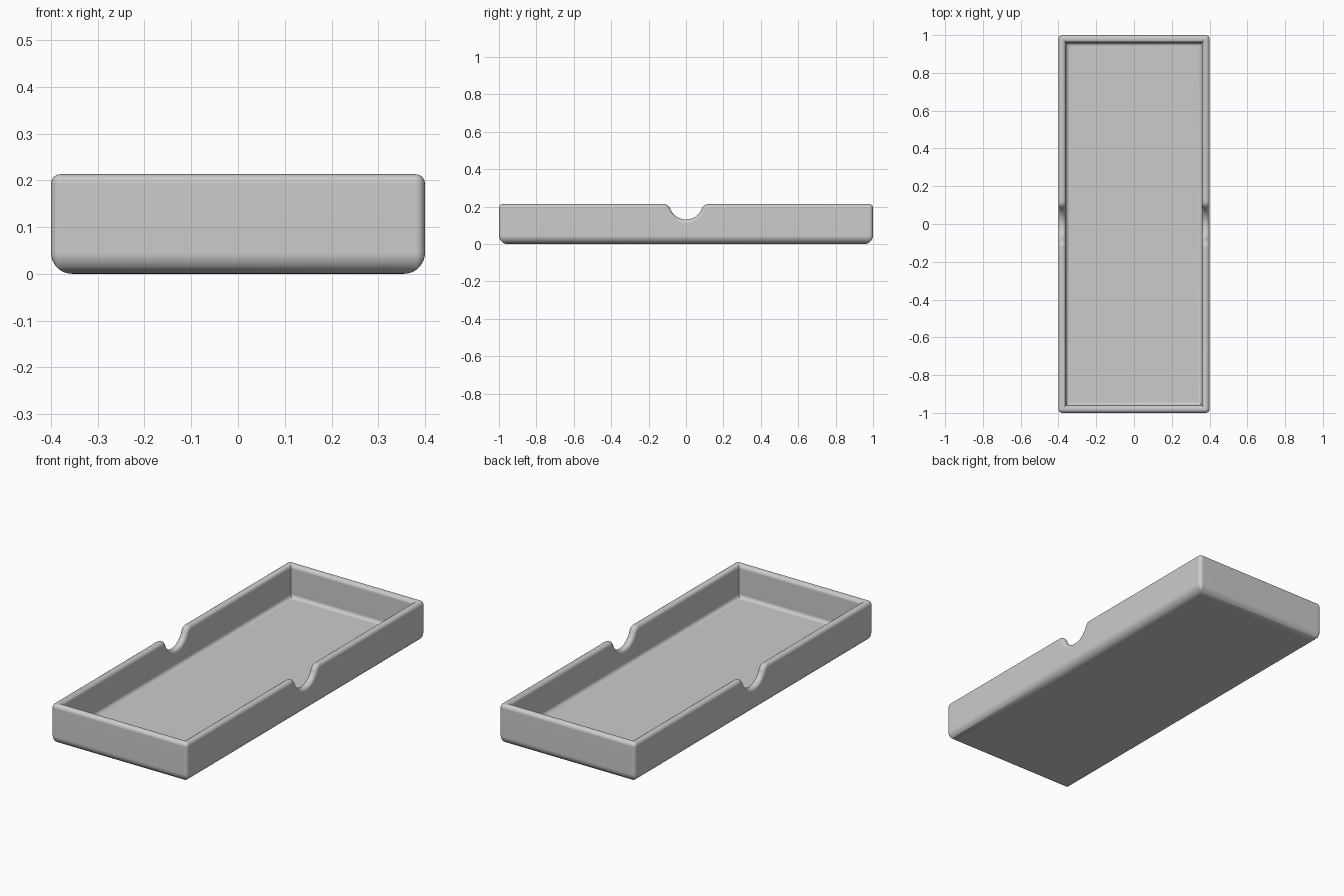
import bpy, bmesh
from math import sin, cos, pi, sqrt, asin

cube = bpy.data.objects.get("Cube")
if cube:
    bpy.data.objects.remove(cube, do_unlink=True)

HX, HY, TOP = 0.4, 1.0, 0.213      # half width, half length, height
RIM, BASE, FILLET = 0.02, 0.045, 0.02   # rim, underside and floor radii
FLOOR, CORNER = 0.04, 0.02
NOTCH_R, SHOULDER, NOTCH_Z = 0.09, 0.04, 0.13
STEPS = 8


def notch_half():
    """Points (y, z, normal y, normal z) from the notch middle to its shoulder."""
    rise = (NOTCH_Z + NOTCH_R) - (TOP - SHOULDER)
    reach = sqrt((NOTCH_R + SHOULDER) ** 2 - rise ** 2)
    turn = asin(reach / (NOTCH_R + SHOULDER))
    pts = []
    for i in range(STEPS + 1):
        a = turn * i / STEPS
        pts.append((NOTCH_R * sin(a), NOTCH_Z + NOTCH_R * (1 - cos(a)), -sin(a), cos(a)))
    for i in range(1, STEPS + 1):
        a = turn * (1 - i / STEPS)
        pts.append((reach - SHOULDER * sin(a), TOP - SHOULDER * (1 - cos(a)), -sin(a), cos(a)))
    return pts


def stations():
    """Walk round the outline: rounded corners and the two notched long sides."""
    half = notch_half()
    notch = [(-y, z, -ny, nz) for y, z, ny, nz in half[:0:-1]] + half
    out = []
    for k, (sx, sy) in enumerate([(1, -1), (1, 1), (-1, 1), (-1, -1)]):
        for i in range(5):
            out.append(("corner", sx, sy, (k - 1 + i / 4) * pi / 2))
        if k == 0:
            out += [("notch", 1, p) for p in notch]
        if k == 2:
            out += [("notch", -1, p) for p in reversed(notch)]
    return out


def place(st, inset, height, on_rim):
    """Height is a drop below the edge for rim points, otherwise absolute."""
    if st[0] == "corner":
        _, sx, sy, a = st
        r = max(CORNER - inset, 0)
        return (sx * (HX - inset - r) + r * cos(a), sy * (HY - inset - r) + r * sin(a),
                TOP - height if on_rim else height)
    _, sx, (y, z, ny, nz) = st
    if on_rim:
        return (sx * (HX - inset), y - ny * height, z - nz * height)
    return (sx * (HX - inset), y, height)


# Wall section from the underside, over the rim, to the tray floor
angles = [i / STEPS * pi / 2 for i in range(STEPS + 1)]
section = [(BASE * (1 - sin(a)), BASE * (1 - cos(a)), False) for a in angles]
section += [(RIM * (1 - cos(2 * a)), RIM * (1 - sin(2 * a)), True) for a in angles]
section += [(2 * RIM + FILLET * (1 - cos(a)), FLOOR + FILLET * (1 - sin(a)), False) for a in angles]

# Tray body
bm = bmesh.new()
path = stations()
rings = [[bm.verts.new(place(st, *p)) for st in path] for p in section]
n = len(path)
for lower, upper in zip(rings, rings[1:]):
    for i in range(n):
        j = (i + 1) % n
        bm.faces.new((lower[i], lower[j], upper[j], upper[i]))
bm.faces.new(list(reversed(rings[0])))
bm.faces.new(rings[-1])
bmesh.ops.remove_doubles(bm, verts=bm.verts, dist=0.00005)
bmesh.ops.recalc_face_normals(bm, faces=bm.faces)
mesh = bpy.data.meshes.new("tray")
bm.to_mesh(mesh)
bm.free()
tray = bpy.data.objects.new("tray", mesh)
bpy.context.collection.objects.link(tray)

# Plain grey finish
grey = bpy.data.materials.new("light grey")
grey.use_nodes = True
grey.diffuse_color = (0.6, 0.6, 0.6, 1)
grey.node_tree.nodes["Principled BSDF"].inputs["Base Color"].default_value = (0.6, 0.6, 0.6, 1)
mesh.materials.append(grey)

# Smooth curves, crisp corners
bpy.ops.object.select_all(action="DESELECT")
tray.select_set(True)
bpy.context.view_layer.objects.active = tray
bpy.ops.object.shade_smooth_by_angle(angle=pi / 6)
weighted = tray.modifiers.new("even_shading", "WEIGHTED_NORMAL")
weighted.keep_sharp = True
